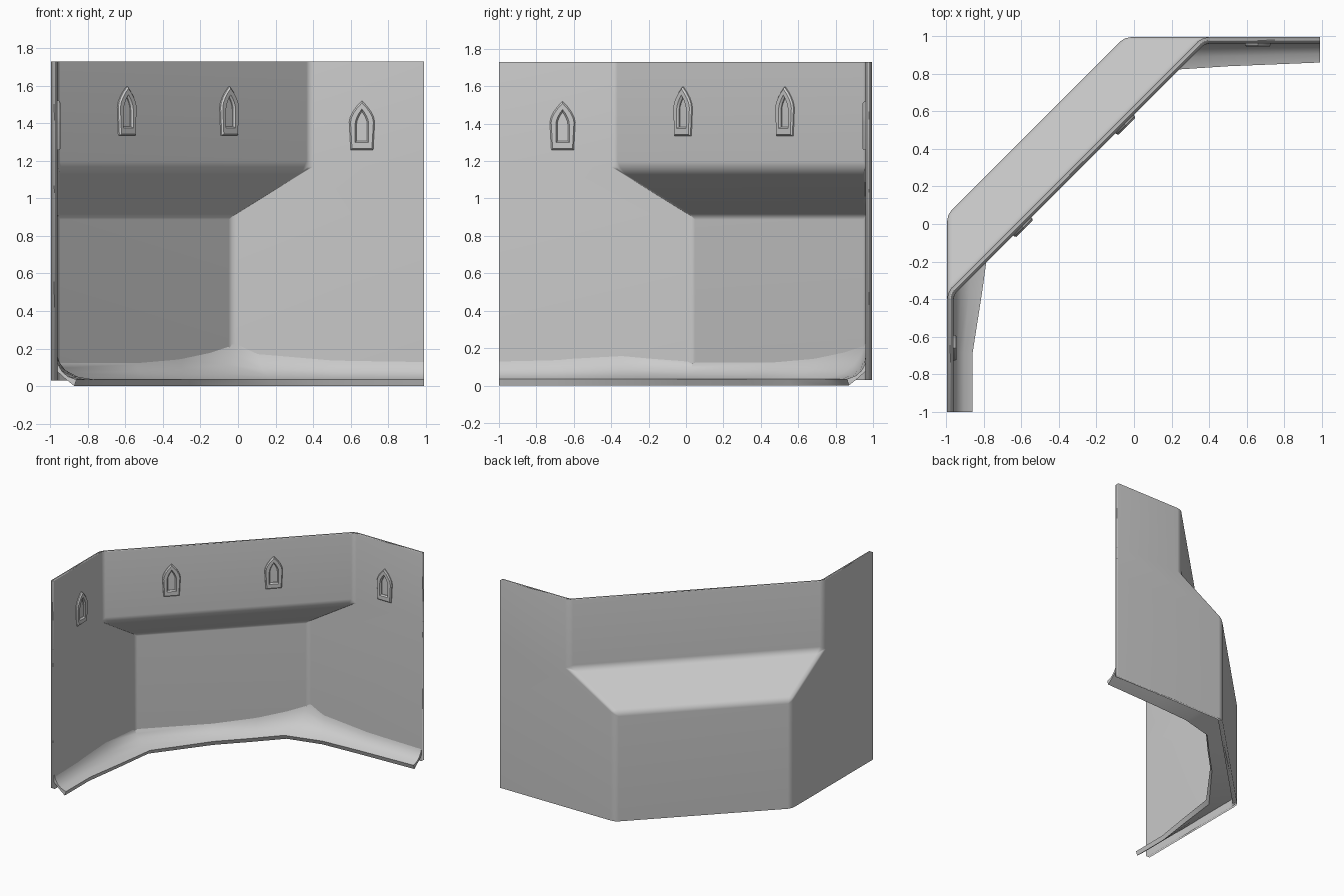
import bpy, bmesh
from math import radians, sqrt
from mathutils import Vector

if "Cube" in bpy.data.objects:
    bpy.data.objects.remove(bpy.data.objects["Cube"])


def make_object(name, bm, angle):
    bmesh.ops.remove_doubles(bm, verts=bm.verts, dist=1e-5)
    me = bpy.data.meshes.new(name)
    bm.to_mesh(me)
    bm.free()
    ob = bpy.data.objects.new(name, me)
    bpy.context.collection.objects.link(ob)
    bpy.ops.object.select_all(action='DESELECT')
    ob.select_set(True)
    bpy.context.view_layer.objects.active = ob
    bpy.ops.object.shade_smooth_by_angle(angle=radians(angle))
    return ob


def loft(bm, rings, closed):
    rows = [[bm.verts.new(p) for p in r] for r in rings]
    for a, b in zip(rows, rows[1:]):
        n = len(a)
        for i in range(n if closed else n - 1):
            j = (i + 1) % n
            bm.faces.new((a[i], a[j], b[j], b[i]))
    return rows


# Wall: outer skin with a recessed lower diagonal, a slope and an upper diagonal
E = 0.995
bm = bmesh.new()
rings = []
for z, c in ((0.03, 0.05), (0.92, 0.05), (1.17, -0.365), (1.73, -0.365)):
    rings.append([(-E, -1, z), (-E, c, z), (-c, E, z), (0.99, E, z)])
loft(bm, rings, False)
wall = make_object("corner_wall", bm, 50)
bev = wall.modifiers.new("soft_edges", 'BEVEL')
bev.width = 0.03
bev.segments = 2
bev.limit_method = 'ANGLE'
bev.angle_limit = radians(20)
sol = wall.modifiers.new("thickness", 'SOLIDIFY')
sol.thickness = 0.034
sol.offset = 1
sol.use_even_offset = True
wall.modifiers.new("normals", 'WEIGHTED_NORMAL').keep_sharp = True

# Curved skirting: wall point, height on the wall, foot point
stations = [
    (-.97, -1, .17, -.86, -1), (-.97, -.69, .18, -.86, -.69),
    (-.97, -.35, .195, -.81, -.37), (-.97, .04, .145, -.765, -.05),
    (-.555, .465, .18, -.47, .35), (-.305, .715, .22, -.28, .545),
    (-.04, .97, .285, -.10, .74), (.1, .97, .215, .19, .82),
    (.5, .97, .175, .5, .84), (.99, .97, .17, .99, .86)]
curve = [(0, 1), (.05, .78), (.13, .56), (.3, .32), (.58, .12), (1, 0)]
under = [(.9, 0.0), (.45, .04), (0, .085)]
bm = bmesh.new()
rings = []
for wx, wy, h, fx, fy in stations:
    prof = [(t, .035 + f * (h - .035)) for t, f in curve] + under
    rings.append([(wx + t * (fx - wx), wy + t * (fy - wy), z) for t, z in prof])
rows = loft(bm, rings, True)
bm.faces.new(rows[0])
bm.faces.new(rows[-1])
bmesh.ops.recalc_face_normals(bm, faces=bm.faces)
make_object("curved_skirting", bm, 40)


# Pointed-arch window frames
def arch(base_w, w, bottom, spring, top):
    right = [(base_w, bottom), (w, spring)]
    for t in (.25, .5, .75):
        right.append((w * (1 - t ** 1.7), spring + (top - spring) * t))
    left = [(-u, v) for u, v in reversed(right)]
    return right + [(0, top)] + left


def window(name, x, y, z, inward):
    n = Vector((inward[0], inward[1], 0)).normalized()
    side = Vector((-n.y, n.x, 0))
    outer = arch(.06, .068, 0, .15, .262)
    rim = arch(.053, .061, .008, .149, .25)
    hole = arch(.036, .036, .04, .14, .218)
    inner = arch(.028, .028, .048, .138, .204)
    layers = [(outer, -.008), (outer, .008), (rim, .017), (hole, .017), (inner, .006), (inner, -.008)]
    rings = [[Vector((x, y, z + v)) + side * u + n * d for u, v in o] for o, d in layers]
    rings.append(rings[0])
    bm = bmesh.new()
    loft(bm, rings, True)
    bmesh.ops.remove_doubles(bm, verts=bm.verts, dist=1e-5)
    bmesh.ops.recalc_face_normals(bm, faces=bm.faces)
    make_object(name, bm, 30)


inset = E - .034
off = 1.36 - .034 * sqrt(2)
diag = off - .75 + .018   # inner face of the upper diagonal: y = x + diag
diag = (E + -.365) - .034 * sqrt(2) + .03
diag = E - .365 - .034 * sqrt(2) + .03
diag = .63 - .034 * sqrt(2)
for i, x in enumerate((-.595, -.05)):
    window(f"diagonal_window_{i + 1}", x, x + diag, 1.335, (1, -1))
window("right_window", .66, inset, 1.258, (0, -1))
window("left_window", -inset, -.66, 1.258, (1, 0))
